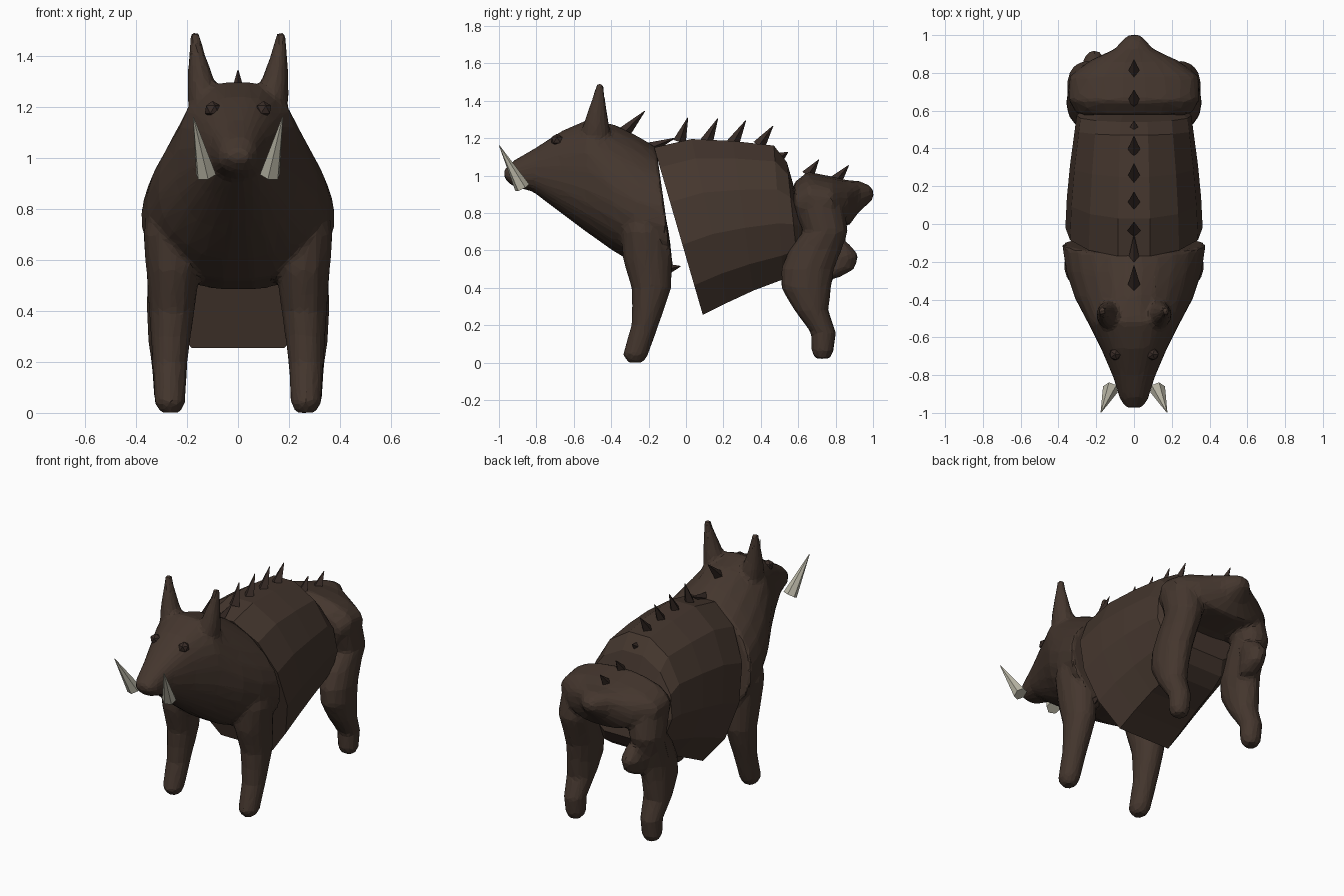
import bpy, bmesh, math
from mathutils import Vector


def material(name, rgb):
    m = bpy.data.materials.new(name)
    m.diffuse_color = (*rgb, 1)
    return m


HIDE = material("brown hide", (0.058, 0.037, 0.027))
DARK = material("dark bristle", (0.040, 0.025, 0.020))
IVORY = material("ivory", (0.50, 0.48, 0.39))


def spow(v, p):
    return math.copysign(abs(v) ** p, v)


def loft(bm, rings):
    """Skin a list of point rings and cap both ends."""
    vs = [[bm.verts.new(p) for p in ring] for ring in rings]
    n = len(vs[0])
    for a, b in zip(vs, vs[1:]):
        for i in range(n):
            j = (i + 1) % n
            bm.faces.new((a[i], a[j], b[j], b[i]))
    bm.faces.new(vs[0][::-1])
    bm.faces.new(vs[-1])


def body_rings(sections, n, p_bottom=0.9, split=0.5):
    """Section: top y, top z, bottom y, bottom z, half width, top roundness."""
    rings = []
    for ty, tz, by, bz, w, p_top in sections:
        ring = []
        for i in range(n):
            a = 2 * math.pi * (i + 0.5) / n
            p = p_top if math.cos(a) > 0 else p_bottom
            c = spow(math.cos(a), p) / math.cos(math.pi / n) ** p
            t = split + c * ((1 - split) if c > 0 else split)
            ring.append((w * spow(abs(math.sin(a)), p) * math.copysign(1, math.sin(a)),
                         by + (ty - by) * t, bz + (tz - bz) * t))
        rings.append(ring)
    return rings


def barrel_rings(sections, n=12):
    """Round sections cut flat along the belly."""
    rings = []
    for ty, tz, by, bz, w in sections:
        ring = []
        for i in range(n):
            a = math.radians(-150 + 300 * i / (n - 1))
            t = (math.cos(a) + 0.866) / 1.838
            ring.append((w * math.sin(a), by + (ty - by) * t, bz + (tz - bz) * t))
        rings.append(ring)
    return rings


def leg_rings(sections, side, n=12):
    """Section: z, centre y, radius y, centre x, radius x."""
    return [[(side * (x + rx * math.cos(2 * math.pi * i / n)),
              y + ry * math.sin(2 * math.pi * i / n), z) for i in range(n)]
            for z, y, ry, x, rx in sections]


def finish(name, bm, mat):
    bmesh.ops.recalc_face_normals(bm, faces=bm.faces)
    me = bpy.data.meshes.new(name)
    bm.to_mesh(me)
    bm.free()
    me.materials.append(mat)
    ob = bpy.data.objects.new(name, me)
    bpy.context.collection.objects.link(ob)
    return ob


def fuse(ob):
    """Merge overlapping volumes into one faceted skin."""
    m = ob.modifiers.new("fuse", 'REMESH')
    m.mode = 'VOXEL'
    m.voxel_size = 0.014
    s = ob.modifiers.new("soften", 'SMOOTH')
    s.factor = 0.5
    s.iterations = 6
    d = ob.modifiers.new("facets", 'DECIMATE')
    d.ratio = 0.07


def cone(name, base, tip, r, sides, mat):
    """Pointed spike from base to tip."""
    base, tip = Vector(base), Vector(tip)
    q = (tip - base).to_track_quat('Z', 'Y')
    rings = [[p + q @ Vector((rr * math.cos(2 * math.pi * i / sides),
                              rr * math.sin(2 * math.pi * i / sides), 0))
              for i in range(sides)] for p, rr in ((base, r), (tip, 0.002))]
    bm = bmesh.new()
    loft(bm, rings)
    return finish(name, bm, mat)


# Head, shoulders, ears and front legs
bm = bmesh.new()
loft(bm, body_rings([
    (-0.975, 1.03, -0.97, 0.985, 0.045, 0.9), (-0.92, 1.08, -0.93, 0.945, 0.075, 0.85),
    (-0.80, 1.15, -0.82, 0.915, 0.11, 0.8), (-0.66, 1.24, -0.68, 0.81, 0.17, 0.8),
    (-0.52, 1.30, -0.54, 0.705, 0.24, 0.8), (-0.38, 1.27, -0.40, 0.605, 0.315, 1.15),
    (-0.25, 1.205, -0.26, 0.52, 0.36, 1.15), (-0.16, 1.15, -0.065, 0.48, 0.383, 1.15)],
    24, 0.88, 0.44))
for side in (-1, 1):
    loft(bm, leg_rings([
        (0.0, -0.27, 0.04, 0.265, 0.04), (0.04, -0.27, 0.068, 0.267, 0.062),
        (0.20, -0.22, 0.073, 0.267, 0.07), (0.30, -0.20, 0.09, 0.264, 0.08),
        (0.40, -0.185, 0.108, 0.26, 0.09),
        (0.55, -0.205, 0.133, 0.255, 0.105), (0.70, -0.22, 0.13, 0.253, 0.12),
        (0.83, -0.23, 0.11, 0.235, 0.11), (0.93, -0.24, 0.08, 0.20, 0.09)], side))
    loft(bm, leg_rings([
        (1.17, -0.485, 0.085, 0.125, 0.07), (1.27, -0.48, 0.07, 0.138, 0.062),
        (1.34, -0.475, 0.053, 0.151, 0.046), (1.43, -0.465, 0.031, 0.164, 0.028),
        (1.495, -0.46, 0.02, 0.169, 0.019)], side))
fuse(finish("head_and_shoulders", bm, HIDE))

# Barrel of the body
bm = bmesh.new()
loft(bm, barrel_rings([
    (-0.17, 1.15, 0.09, 0.255, 0.365), (0.03, 1.195, 0.22, 0.32, 0.357),
    (0.25, 1.185, 0.36, 0.385, 0.34), (0.47, 1.16, 0.52, 0.445, 0.315),
    (0.54, 1.07, 0.60, 0.50, 0.305), (0.58, 0.93, 0.65, 0.58, 0.25)]))
finish("barrel", bm, HIDE)

# Rump, tail and hind legs, open between the thighs
bm = bmesh.new()
loft(bm, body_rings([
    (0.575, 0.96, 0.60, 0.72, 0.31, 0.95), (0.65, 1.02, 0.67, 0.73, 0.35, 0.95),
    (0.78, 0.995, 0.78, 0.73, 0.345, 0.95), (0.86, 0.975, 0.87, 0.73, 0.235, 0.9),
    (0.93, 0.97, 0.92, 0.80, 0.105, 0.9), (0.985, 0.945, 0.975, 0.85, 0.055, 0.9),
    (1.005, 0.915, 1.0, 0.875, 0.03, 0.9)], 20))
for side in (-1, 1):
    loft(bm, leg_rings([
        (0.02, 0.73, 0.04, 0.27, 0.04), (0.06, 0.73, 0.06, 0.27, 0.062),
        (0.16, 0.735, 0.068, 0.27, 0.067), (0.28, 0.67, 0.092, 0.27, 0.083),
        (0.40, 0.642, 0.135, 0.265, 0.094), (0.50, 0.65, 0.143, 0.258, 0.10),
        (0.60, 0.69, 0.142, 0.253, 0.10), (0.70, 0.745, 0.122, 0.25, 0.105),
        (0.85, 0.705, 0.14, 0.23, 0.118), (0.96, 0.68, 0.08, 0.20, 0.09)], side))
# Bump behind one hind leg
loft(bm, leg_rings([
    (0.45, 0.76, 0.05, 0.21, 0.04), (0.50, 0.81, 0.09, 0.21, 0.06),
    (0.57, 0.83, 0.095, 0.21, 0.065), (0.64, 0.80, 0.07, 0.21, 0.05)], -1))
fuse(finish("hindquarters", bm, HIDE))

for side, label in ((-1, "left"), (1, "right")):
    # Tusks
    cone(label + "_tusk", (side * 0.125, -0.875, 0.935), (side * 0.175, -0.998, 1.16),
         0.042, 6, IVORY)
    # Eyes
    bm = bmesh.new()
    bmesh.ops.create_icosphere(bm, subdivisions=1, radius=0.034)
    bmesh.ops.translate(bm, verts=bm.verts, vec=(side * 0.1, -0.69, 1.19))
    finish(label + "_eye", bm, DARK)

# Tuft behind one elbow
cone("elbow_tuft", (0.23, -0.10, 0.50), (0.23, -0.03, 0.515), 0.03, 4, DARK)

# Spines along the back: base y, base z, tip y, tip z
for i, (y0, z0, y1, z1) in enumerate([
        (-0.33, 1.23, -0.22, 1.345), (-0.21, 1.14, -0.06, 1.20),
        (-0.035, 1.18, 0.01, 1.31), (0.11, 1.18, 0.17, 1.305),
        (0.25, 1.17, 0.32, 1.295), (0.39, 1.16, 0.465, 1.265),
        (0.49, 1.09, 0.545, 1.125), (0.65, 1.0, 0.71, 1.085), (0.80, 0.97, 0.87, 1.055)]):
    cone("back_spine_%d" % (i + 1), (0, y0, z0), (0, y1, z1), 0.035, 4, DARK)
